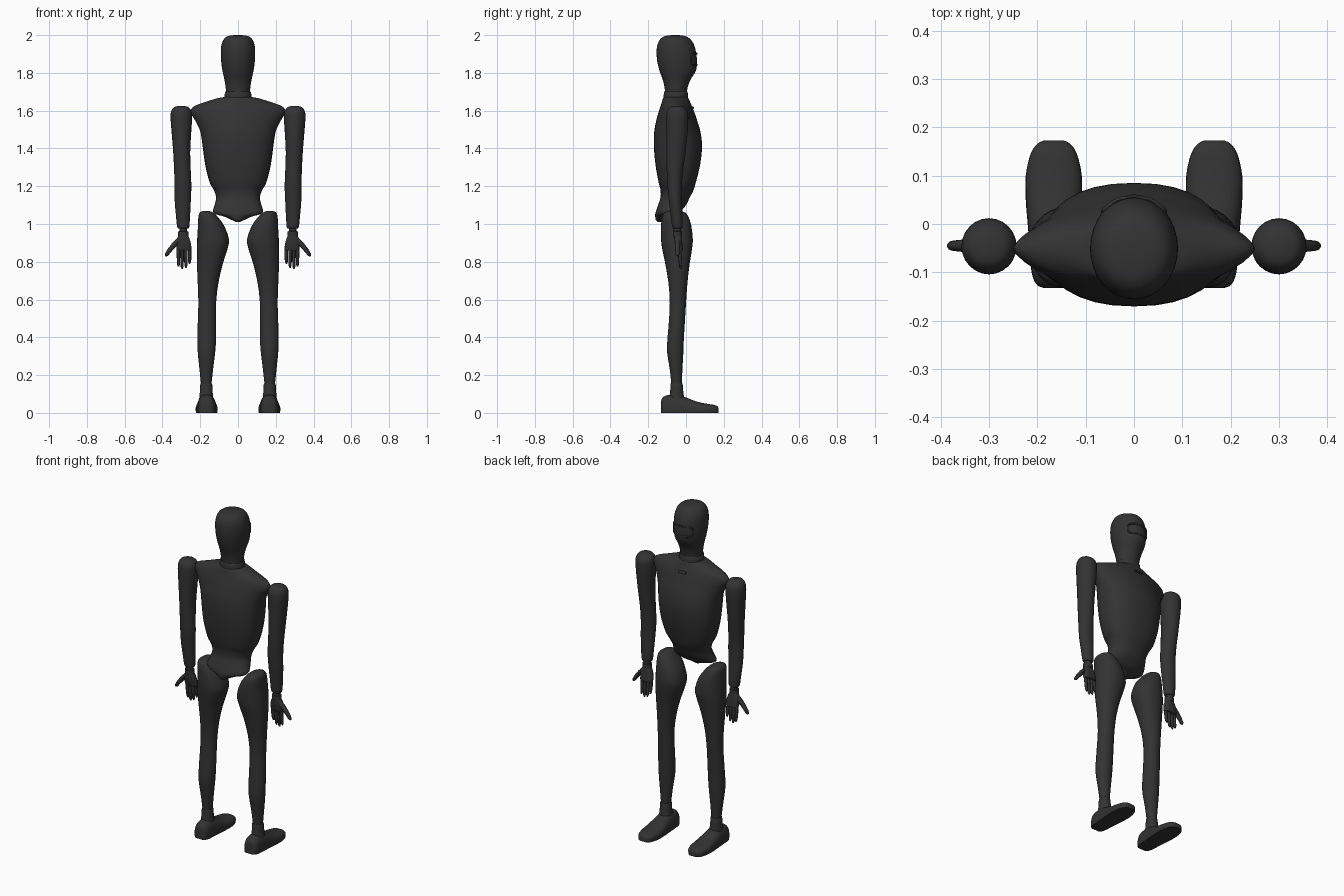
import bpy, bmesh, math
from mathutils import Vector

shell = bpy.data.materials.new("charcoal shell")
shell.diffuse_color = (0.033, 0.033, 0.033, 1)


def finish(obj, angle=45):
    obj.data.materials.append(shell)
    bpy.ops.object.select_all(action='DESELECT')
    obj.select_set(True)
    bpy.context.view_layer.objects.active = obj
    bpy.ops.object.shade_smooth_by_angle(angle=math.radians(angle))
    return obj


def skin(name, rings):
    """Bridge equal-length loops of points and cap both ends."""
    bm = bmesh.new()
    loops = [[bm.verts.new(p) for p in r] for r in rings]
    n = len(loops[0])
    for a, b in zip(loops, loops[1:]):
        for i in range(n):
            j = (i + 1) % n
            bm.faces.new((a[i], a[j], b[j], b[i]))
    bm.faces.new(loops[0])
    bm.faces.new(loops[-1])
    bmesh.ops.recalc_face_normals(bm, faces=bm.faces)
    me = bpy.data.meshes.new(name)
    bm.to_mesh(me)
    bm.free()
    obj = bpy.data.objects.new(name, me)
    bpy.context.collection.objects.link(obj)
    return finish(obj)


def smooth_rows(rows, steps):
    """Catmull-Rom interpolation between rows of numbers."""
    out = []
    for i in range(len(rows) - 1):
        p = [rows[max(0, min(len(rows) - 1, i + k))] for k in (-1, 0, 1, 2)]
        for s in range(steps):
            t = s / steps
            out.append([b + 0.5 * t * (c - a + t * (2*a - 5*b + 4*c - d + t * (3*(b - c) + d - a)))
                        for a, b, c, d in zip(*p)])
    return out + [list(rows[-1])]


def spow(v, e):
    return math.copysign(abs(v) ** e, v)


def body(name, rows, side=1, steps=4, n=32):
    """Upright form; rows are z, x min, x max, y min, y max, roundness exponent."""
    rings = []
    for z, x0, x1, y0, y1, e in smooth_rows(rows, steps):
        ring = []
        for i in range(n):
            a = math.tau * i / n
            x = (x0 + x1) / 2 + (x1 - x0) / 2 * spow(math.cos(a), 2 / e)
            y = (y0 + y1) / 2 + (y1 - y0) / 2 * spow(math.sin(a), 2 / e)
            ring.append((side * x, y, z))
        rings.append(ring)
    return skin(name, rings)


def central(name, rows, **kw):
    return body(name, [(z, -w, w, a, b, e) for z, w, a, b, e in rows], **kw)


def rod(name, points, radii, closed=False):
    """Tapered round tube through points."""
    cu = bpy.data.curves.new(name, 'CURVE')
    cu.dimensions = '3D'
    cu.bevel_depth = 1
    cu.bevel_resolution = 2
    cu.use_fill_caps = True
    sp = cu.splines.new('POLY')
    sp.points.add(len(points) - 1)
    for p, co, r in zip(sp.points, points, radii):
        p.co = (*co, 1)
        p.radius = r
    sp.use_cyclic_u = closed
    obj = bpy.data.objects.new(name, cu)
    bpy.context.collection.objects.link(obj)
    bpy.ops.object.select_all(action='DESELECT')
    obj.select_set(True)
    bpy.context.view_layer.objects.active = obj
    bpy.ops.object.convert(target='MESH')
    return finish(bpy.context.object)


# Head and neck
central("head", [
    (1.66, .062, -.112, .002, 2), (1.71, .064, -.112, .006, 2), (1.76, .071, -.122, .022, 2),
    (1.81, .082, -.14, .052, 2), (1.86, .089, -.152, .058, 2), (1.91, .091, -.156, .053, 2),
    (1.95, .087, -.151, .042, 2), (1.98, .074, -.135, .022, 2), (1.995, .052, -.11, -.005, 2),
    (2.0, .02, -.075, -.04, 2)])
central("neck_collar", [
    (1.63, .078, -.122, .016, 2), (1.66, .073, -.119, .012, 2), (1.698, .069, -.117, .009, 2),
    (1.70, .064, -.112, .006, 2)], steps=2)

# Visor rim wrapped around the face
rim = []
for i in range(40):
    t = math.tau * i / 40
    a = .78 * spow(math.cos(t), .4)
    z = 1.872 + .03 * spow(math.sin(t), .4)
    rim.append((.09 * math.sin(a), -.048 + .105 * math.cos(a), z))
rod("visor_rim", rim, [.005] * 40, closed=True)

# Torso: shoulders, chest, waist and pelvis
central("torso", [
    (1.672, .075, -.115, .008, 2), (1.664, .115, -.122, .014, 1.9), (1.645, .175, -.128, .022, 1.7),
    (1.622, .235, -.135, .032, 1.6), (1.59, .25, -.146, .045, 1.6), (1.545, .225, -.158, .06, 1.8),
    (1.49, .2, -.168, .076, 2.1), (1.41, .187, -.17, .085, 2.3), (1.31, .173, -.161, .074, 2.4),
    (1.22, .15, -.145, .052, 2.4), (1.18, .128, -.135, .04, 2.3), (1.14, .116, -.135, .02, 2.2),
    (1.10, .124, -.148, .0, 2.1), (1.07, .133, -.158, -.025, 2.0), (1.052, .118, -.163, -.045, 1.9),
    (1.04, .075, -.163, -.07, 1.9), (1.022, .035, -.16, -.09, 2), (1.01, .008, -.15, -.11, 2)])

# Small throat slot plate
rod("throat_plate", [(-.025, .036, 1.615), (.025, .036, 1.615)], [.007, .007])

for s, tag in ((-1, "left"), (1, "right")):
    # Arm
    body("arm_" + tag, [
        (1.625, .285, .315, -.065, -.03, 2), (1.618, .262, .34, -.085, -.01, 2),
        (1.595, .246, .354, -.1, .008, 2), (1.56, .243, .357, -.104, .012, 2),
        (1.48, .248, .351, -.104, .008, 2), (1.38, .253, .343, -.104, -.002, 2),
        (1.28, .25, .338, -.102, -.016, 2), (1.2, .247, .336, -.098, -.022, 2),
        (1.12, .25, .335, -.09, -.022, 2), (1.04, .254, .328, -.08, -.018, 2),
        (.985, .258, .322, -.073, -.018, 2), (.975, .268, .312, -.065, -.025, 2)], s, 3, 24)
    # Wrist and palm
    body("wrist_" + tag, [
        (.98, .27, .31, -.066, -.026, 2), (.962, .27, .31, -.066, -.026, 2),
        (.96, .262, .318, -.07, -.022, 2), (.935, .262, .318, -.07, -.022, 2),
        (.933, .27, .31, -.064, -.028, 2)], s, 1, 20)
    body("palm_" + tag, [
        (.94, .266, .314, -.062, -.026, 2.5), (.915, .254, .325, -.062, -.022, 3),
        (.88, .247, .326, -.056, -.018, 3), (.86, .248, .324, -.05, -.016, 3)], s, 3, 20)
    # Fingers and thumb
    for k, (x, tip) in enumerate([(.256, .79), (.276, .768), (.296, .762), (.315, .775)]):
        rod(f"finger_{k + 1}_{tag}", [
            (s * x, -.036, .875), (s * x, -.032, .825), (s * x, -.028, tip + .012),
            (s * x, -.026, tip)], [.0095, .0095, .008, .004])
    rod("thumb_" + tag, [
        (s * .308, -.044, .92), (s * .338, -.045, .89), (s * .363, -.045, .86),
        (s * .378, -.045, .838), (s * .384, -.045, .83)], [.014, .014, .012, .01, .004])

    # Leg from hip to shin
    body("leg_" + tag, [
        (1.068, .15, .185, -.09, -.03, 2), (1.06, .13, .203, -.115, -.003, 2.2),
        (1.035, .105, .21, -.127, .014, 2.2), (.99, .073, .212, -.132, .028, 2.2),
        (.92, .048, .216, -.132, .036, 2.2), (.87, .055, .218, -.126, .032, 2.2),
        (.78, .083, .217, -.108, .018, 2.1), (.68, .105, .213, -.092, .007, 2),
        (.58, .116, .21, -.086, .0, 2), (.48, .117, .213, -.091, -.006, 2),
        (.38, .117, .215, -.099, -.012, 2), (.32, .121, .213, -.1, -.014, 2),
        (.23, .132, .204, -.086, -.019, 2), (.155, .14, .196, -.078, -.022, 2)], s, 3, 28)
    # Ankle
    body("ankle_" + tag, [
        (.156, .139, .197, -.08, -.02, 2), (.148, .136, .2, -.082, -.017, 2),
        (.11, .134, .202, -.084, -.014, 2), (.07, .13, .206, -.09, -.008, 2)], s, 2, 24)
    # Foot: domed sections along y over a flat sole; rows are y, half width, height
    rings = []
    for y, w, h in smooth_rows([(-.132, .022, .06), (-.125, .036, .08), (-.1, .046, .094),
                                (-.05, .05, .097), (0, .054, .082), (.05, .058, .062),
                                (.1, .058, .05), (.145, .048, .043), (.166, .034, .035),
                                (.173, .02, .025)], 3):
        top = [math.pi * i / 14 for i in range(15)]
        ring = [(s * (.166 + w * spow(math.cos(a), .8)), y, .018 + (h - .018) * math.sin(a) ** .8 if 0 < i < 14 else .018)
                for i, a in enumerate(top)]
        ring += [(s * (.166 + .95 * w * c), y, 0) for c in (-1, 0, 1)]
        rings.append(ring)
    skin("foot_" + tag, rings)
